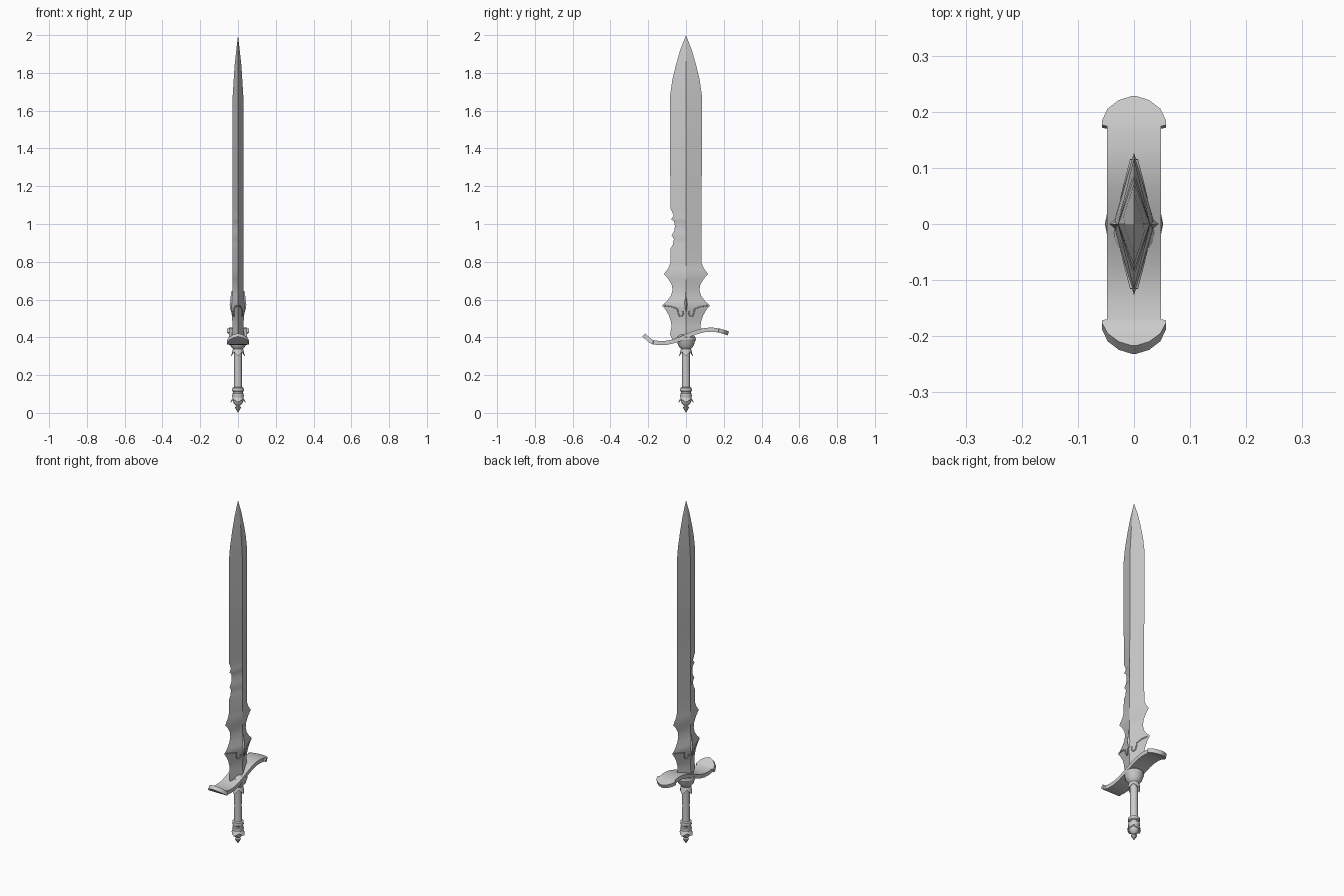
import bpy, bmesh, math
from mathutils import Vector

cube = bpy.data.objects.get("Cube")
if cube:
    bpy.data.objects.remove(cube)

steel = bpy.data.materials.new("plain grey")
steel.use_nodes = True
GREY = (0.6, 0.6, 0.6, 1)
steel.diffuse_color = GREY
steel.node_tree.nodes["Principled BSDF"].inputs["Base Color"].default_value = GREY


def loft(name, rings, angle=30):
    """Skin a list of equal closed rings, cap both ends."""
    bm = bmesh.new()
    loops = [[bm.verts.new(p) for p in ring] for ring in rings]
    n = len(loops[0])
    for a, b in zip(loops, loops[1:]):
        for i in range(n):
            j = (i + 1) % n
            bm.faces.new((a[i], a[j], b[j], b[i]))
    bm.faces.new(loops[0])
    bm.faces.new(loops[-1])
    bmesh.ops.remove_doubles(bm, verts=bm.verts, dist=1e-5)
    bmesh.ops.recalc_face_normals(bm, faces=bm.faces)
    mesh = bpy.data.meshes.new(name)
    bm.to_mesh(mesh)
    bm.free()
    obj = bpy.data.objects.new(name, mesh)
    bpy.context.collection.objects.link(obj)
    mesh.materials.append(steel)
    bpy.ops.object.select_all(action='DESELECT')
    obj.select_set(True)
    bpy.context.view_layer.objects.active = obj
    bpy.ops.object.shade_smooth_by_angle(angle=math.radians(angle))


def turned(name, profile, sides=16):
    """Revolve (radius, height) points around the vertical axis."""
    loft(name, [[(r * math.cos(2 * math.pi * i / sides),
                  r * math.sin(2 * math.pi * i / sides), z)
                 for i in range(sides)] for r, z in profile])


def blend(points, x):
    """Straight-line interpolation through (x, value) points."""
    for (x0, v0), (x1, v1) in zip(points, points[1:]):
        if x <= x1:
            return v0 + (v1 - v0) * (x - x0) / (x1 - x0)
    return points[-1][1]


def guard_height(y):
    lift = max(0, -0.18 - y) * 0.5
    return 0.405 + 0.036 * math.sin(math.pi * y / 0.26) + lift


# Blade: diamond section; half width by height, with two pairs of barbs
half_width = [(0.41, 0.072), (0.43, 0.085), (0.455, 0.076), (0.485, 0.080),
              (0.515, 0.090), (0.545, 0.107), (0.568, 0.127), (0.59, 0.102),
              (0.62, 0.080), (0.65, 0.071), (0.68, 0.076), (0.71, 0.094),
              (0.735, 0.118), (0.765, 0.094), (0.795, 0.082), (1.245, 0.081),
              (1.255, 0.084), (1.68, 0.084), (1.76, 0.073), (1.84, 0.054),
              (1.92, 0.031), (2.0, 0)]
half_thick = [(0.41, 0.034), (0.46, 0.028), (0.568, 0.037), (0.65, 0.029),
              (1.68, 0.028), (1.84, 0.018), (2.0, 0)]
# Chips broken out of the front edge
chips = [(0.87, 0), (0.89, 0.012), (0.92, 0.018), (0.94, 0.005), (0.96, 0.019),
         (0.99, 0.023), (1.015, 0.018), (1.025, 0.003), (1.045, 0.017), (1.08, 0)]
rings = []
for z in sorted([p[0] for p in half_width] + [p[0] for p in chips]):
    w, t = blend(half_width, z), blend(half_thick, z)
    front = w - (blend(chips, z) if z > 0.87 else 0)
    tilt = 0.30 if z < 0.42 else 0.15 if z < 0.44 else 0
    rings.append([(0, -front, z - tilt * front), (t, 0, z),
                  (0, w, z + tilt * w), (-t, 0, z)])
loft("blade", rings, 25)

# Raised point and curled trim on both flats of the blade
curl = ((0.115, 0.568), (0.075, 0.562), (0.045, 0.550), (0.042, 0.530),
        (0.034, 0.514), (0.022, 0.512), (0.014, 0.525), (0.018, 0.540))
for side, label in ((1, "left"), (-1, "right")):
    loft(label + "_blade_point",
         [[(0.02 * side, -w, z), (x * side, 0, z), (0.02 * side, w, z)]
          for z, w, x in ((0.50, 0, 0.024), (0.55, 0.014, 0.041), (0.575, 0.019, 0.044),
                          (0.60, 0.010, 0.041), (0.645, 0, 0.035))])
    for m, end in ((-1, "front"), (1, "back")):
        cu = bpy.data.curves.new(f"{label}_{end}_curl", 'CURVE')
        cu.dimensions = '3D'
        cu.bevel_depth, cu.bevel_resolution = 0.0035, 1
        sp = cu.splines.new('POLY')
        sp.points.add(len(curl) - 1)
        for p, (y, z) in zip(sp.points, curl):
            x = blend(half_thick, z) * (1 - y / blend(half_width, z))
            p.co = (side * x, m * y, z, 1)
        obj = bpy.data.objects.new(cu.name, cu)
        bpy.context.collection.objects.link(obj)
        cu.materials.append(steel)

# Guard: S-curved slab with flared, rounded ends
half_plan = [(0.035, 0.048), (0.07, 0.048), (0.105, 0.048), (0.14, 0.048),
             (0.172, 0.048), (0.174, 0.057), (0.182, 0.057), (0.202, 0.047),
             (0.217, 0.027), (0.224, 0.004)]
plan = [(-y, w) for y, w in reversed(half_plan)] + [(0, 0.048)] + half_plan
rings = []
for y, w in plan:
    slope = (guard_height(y + 0.005) - guard_height(y - 0.005)) / 0.01
    up = Vector((0, -slope, 1)).normalized() * 0.011
    across = Vector((w, 0, 0))
    c = Vector((0, y, guard_height(y)))
    rings.append([c + up + across, c + up - across, c - up - across, c - up + across])
loft("guard", rings)

# Hilt parts, from the cup under the guard down to the pommel
turned("guard_cup", [(0.034, 0.415), (0.050, 0.400), (0.052, 0.388), (0.046, 0.375),
                     (0.042, 0.358), (0.032, 0.345), (0.026, 0.338)])
turned("grip", [(0.024, 0.345), (0.021, 0.30), (0.020, 0.22), (0.022, 0.125)])
turned("pommel_rings", [(0.022, 0.136), (0.030, 0.132), (0.031, 0.116), (0.026, 0.112),
                        (0.026, 0.106), (0.030, 0.102), (0.031, 0.088), (0.028, 0.078),
                        (0.027, 0.060), (0.020, 0.046), (0.010, 0.038)])
turned("pommel_spike", [(0.009, 0.045), (0.009, 0.036), (0.016, 0.030),
                        (0.013, 0.022), (0.005, 0.010), (0, 0)], 8)


def petal_collar(name, r0, r1, top, short, long):
    """Flared collar whose lower rim runs out into four points."""
    rings = []
    for base, rim, inset in ((r0, False, 0), (r1, True, 0), (r1, True, 0.004),
                             (r0 - 0.006, False, 0.002)):
        ring = []
        for i in range(16):
            a = 2 * math.pi * i / 16
            k = abs(i % 4 - 2) / 2          # 1 on the points, 0 between them
            r = (base - 0.007 * (1 - k) if rim else base) - inset
            z = top - (short + (long - short) * k if rim else 0)
            ring.append((r * math.cos(a), r * math.sin(a), z))
        rings.append(ring)
    loft(name, rings)


petal_collar("upper_grip_collar", 0.026, 0.037, 0.342, 0.018, 0.042)
petal_collar("pommel_collar", 0.028, 0.040, 0.082, 0.010, 0.026)
